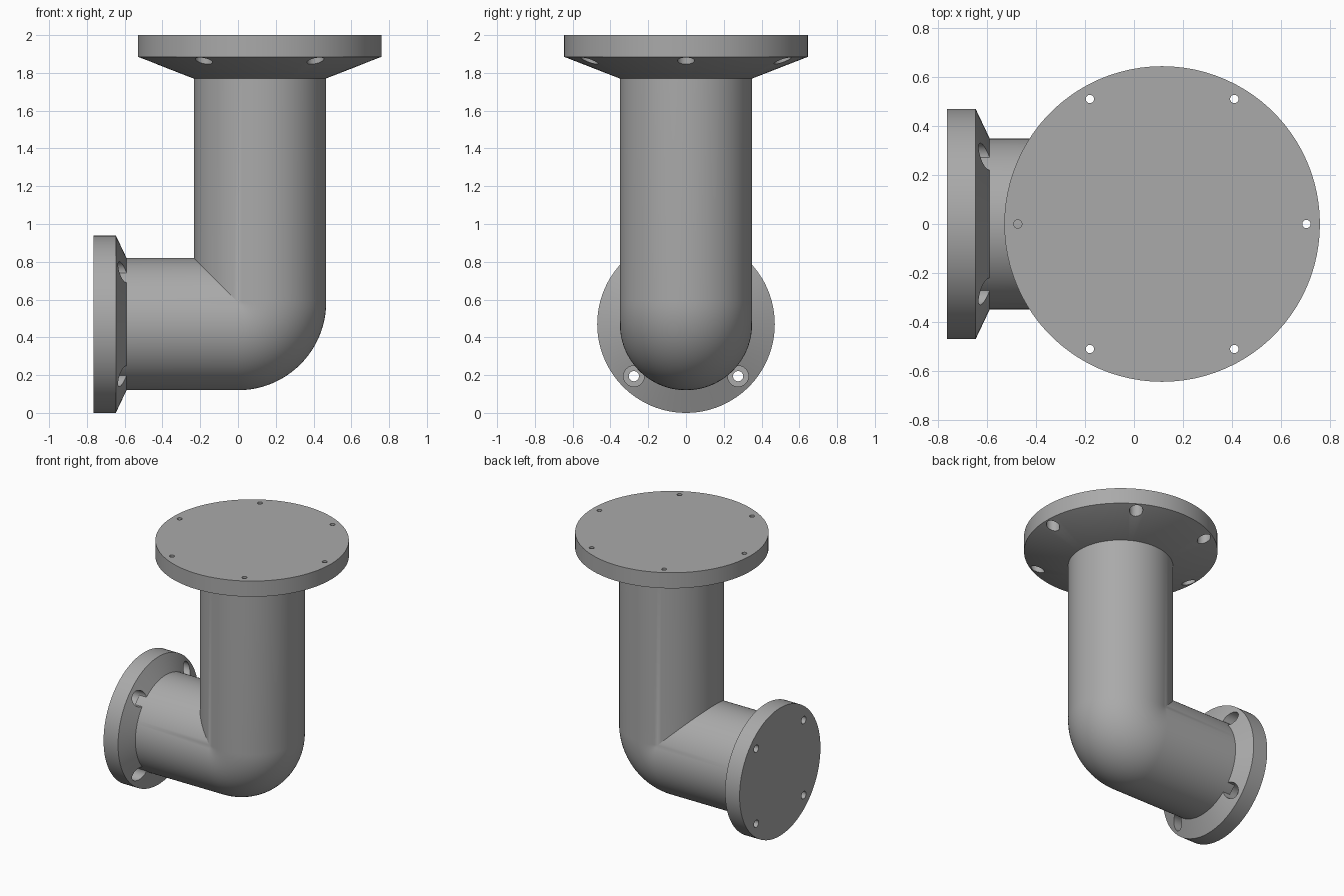
import bpy, bmesh
from math import sin, cos, pi, radians
from mathutils import Matrix, Vector

cube = bpy.data.objects.get("Cube")
if cube:
    bpy.data.objects.remove(cube, do_unlink=True)

SEGS = 92
PIPE_R = 0.35
AXIS_X = 0.115           # vertical run
AXIS_Z = 0.47            # horizontal run
BEND_R = 0.117           # centreline bend radius, tighter than the pipe radius

grey = bpy.data.materials.new("grey metal")
grey.use_nodes = True
COLOUR = (0.4, 0.4, 0.4, 1)
grey.diffuse_color = COLOUR
grey.node_tree.nodes["Principled BSDF"].inputs["Base Color"].default_value = COLOUR


def make_object(name, bm):
    bmesh.ops.remove_doubles(bm, verts=bm.verts, dist=1e-5)
    bmesh.ops.recalc_face_normals(bm, faces=bm.faces)
    mesh = bpy.data.meshes.new(name)
    bm.to_mesh(mesh)
    bm.free()
    mesh.materials.append(grey)
    obj = bpy.data.objects.new(name, mesh)
    bpy.context.collection.objects.link(obj)
    return obj


def activate(obj):
    bpy.ops.object.select_all(action='DESELECT')
    obj.select_set(True)
    bpy.context.view_layer.objects.active = obj


def loft(bm, rings):
    """Join rings of points with quads and cap both ends."""
    loops = [[bm.verts.new(p) for p in ring] for ring in rings]
    for a, b in zip(loops, loops[1:]):
        for i in range(len(a)):
            j = (i + 1) % len(a)
            bm.faces.new((a[i], a[j], b[j], b[i]))
    bm.faces.new(loops[0])
    bm.faces.new(loops[-1])


def revolve(bm, profile, segs, centre=(0, 0)):
    """Turn (radius, height) pairs around a vertical axis."""
    loft(bm, [[(centre[0] + r * cos(2 * pi * i / segs),
                centre[1] + r * sin(2 * pi * i / segs), h)
               for i in range(segs)] for r, h in profile])


def flange(name, place, radius, plate, hub, holes, pitch, start, hole_r, bore_r):
    """Plate with a conical hub and a circle of counterbored bolt holes."""
    bm = bmesh.new()
    revolve(bm, [(radius, 0), (radius, plate), (PIPE_R, plate + hub)], SEGS)
    obj = make_object(name, bm)
    # One stepped pin per bolt
    bm = bmesh.new()
    floor = plate * 0.5
    for k in range(holes):
        a = start + 2 * pi * k / holes
        revolve(bm, [(hole_r, -0.1), (hole_r, floor), (bore_r, floor), (bore_r, 0.5)],
                32, (pitch * cos(a), pitch * sin(a)))
    pins = make_object(name + "_bolt_cutter", bm)
    pins.hide_render = True
    cut = obj.modifiers.new("bolt holes", 'BOOLEAN')
    cut.operation = 'DIFFERENCE'
    cut.solver = 'EXACT'
    cut.object = pins
    activate(obj)
    bpy.ops.object.modifier_apply(modifier=cut.name)
    bpy.data.objects.remove(pins, do_unlink=True)
    obj.data.transform(place)
    bpy.ops.object.shade_smooth_by_angle(angle=radians(25))


# Flanges at both ends
flange("top_flange", Matrix.Translation((AXIS_X, 0, 2)) @ Matrix.Rotation(pi, 4, 'X'),
       0.645, 0.115, 0.115, 6, 0.59, 0, 0.017, 0.045)
flange("side_flange", Matrix.Translation((-0.765, 0, AXIS_Z)) @ Matrix.Rotation(pi / 2, 4, 'Y'),
       0.47, 0.118, 0.057, 4, 0.39, pi / 4, 0.027, 0.055)

# Elbow pipe: round outside the bend centre, mitred inside it
bend_z = AXIS_Z + BEND_R
section = [(BEND_R + PIPE_R * cos(2 * pi * i / SEGS), PIPE_R * sin(2 * pi * i / SEGS))
           for i in range(SEGS)]
rings = [[(-0.647, y, bend_z - d) for d, y in section]]
STEPS = 24
for s in range(STEPS + 1):
    a = pi / 2 * s / STEPS
    rings.append([(d * sin(a), y, bend_z - d * cos(a)) if d > 0 else (d, y, bend_z - d)
                  for d, y in section])
rings.append([(d, y, 1.885) for d, y in section])
bm = bmesh.new()
# Quads that collapse on the mitre are merged away
loft(bm, rings)
bmesh.ops.remove_doubles(bm, verts=bm.verts, dist=1e-5)
bmesh.ops.dissolve_degenerate(bm, edges=bm.edges, dist=1e-6)
pipe = make_object("elbow_pipe", bm)
activate(pipe)
bpy.ops.object.shade_smooth_by_angle(angle=radians(25))
